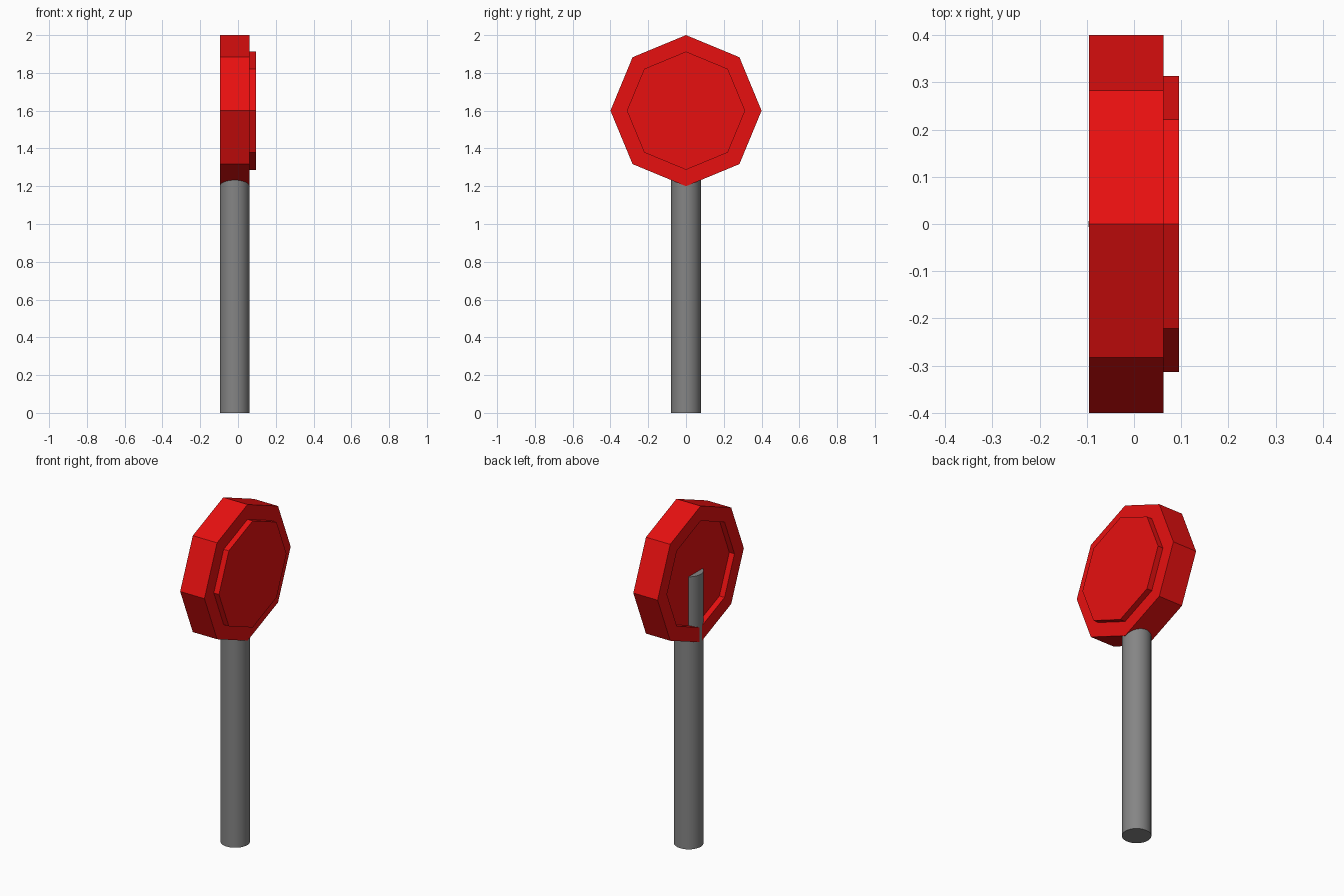
import bpy, bmesh, math

if "Cube" in bpy.data.objects:
    bpy.data.objects.remove(bpy.data.objects["Cube"])

SIGN_Z = 1.6


def material(name, rgb):
    m = bpy.data.materials.new(name)
    m.diffuse_color = (*rgb, 1)
    m.use_nodes = True
    m.node_tree.nodes["Principled BSDF"].inputs["Base Color"].default_value = m.diffuse_color
    return m


def make_object(name, bm, mat):
    bmesh.ops.recalc_face_normals(bm, faces=bm.faces)
    me = bpy.data.meshes.new(name)
    bm.to_mesh(me)
    bm.free()
    me.materials.append(mat)
    ob = bpy.data.objects.new(name, me)
    bpy.context.collection.objects.link(ob)
    return ob


red = material("sign_red", (0.80, 0.005, 0.005))
grey = material("pole_grey", (0.235, 0.235, 0.235))

# Octagonal sign head: rings of (x, radius) from recessed back to raised front
rings = [(-0.062, 0.313), (-0.0955, 0.313), (-0.0955, 0.4),
         (0.062, 0.4), (0.062, 0.313), (0.0955, 0.313)]
bm = bmesh.new()
loops = []
for x, r in rings:
    loops.append([bm.verts.new((x, r * math.cos(i * math.pi / 4),
                                SIGN_Z + r * math.sin(i * math.pi / 4)))
                  for i in range(8)])
for a, b in zip(loops, loops[1:]):
    for i in range(8):
        j = (i + 1) % 8
        bm.faces.new((a[i], a[j], b[j], b[i]))
bm.faces.new(loops[0])
bm.faces.new(loops[-1])
make_object("sign_head", bm, red)

# Round pole reaching up into the back recess
bm = bmesh.new()
bmesh.ops.create_cone(bm, cap_ends=True, segments=32, radius1=0.0785,
                      radius2=0.0785, depth=SIGN_Z)
bmesh.ops.translate(bm, verts=bm.verts, vec=(-0.018, 0, SIGN_Z / 2))
pole = make_object("pole", bm, grey)
bpy.context.view_layer.objects.active = pole
pole.select_set(True)
bpy.ops.object.shade_smooth_by_angle(angle=math.radians(30))
